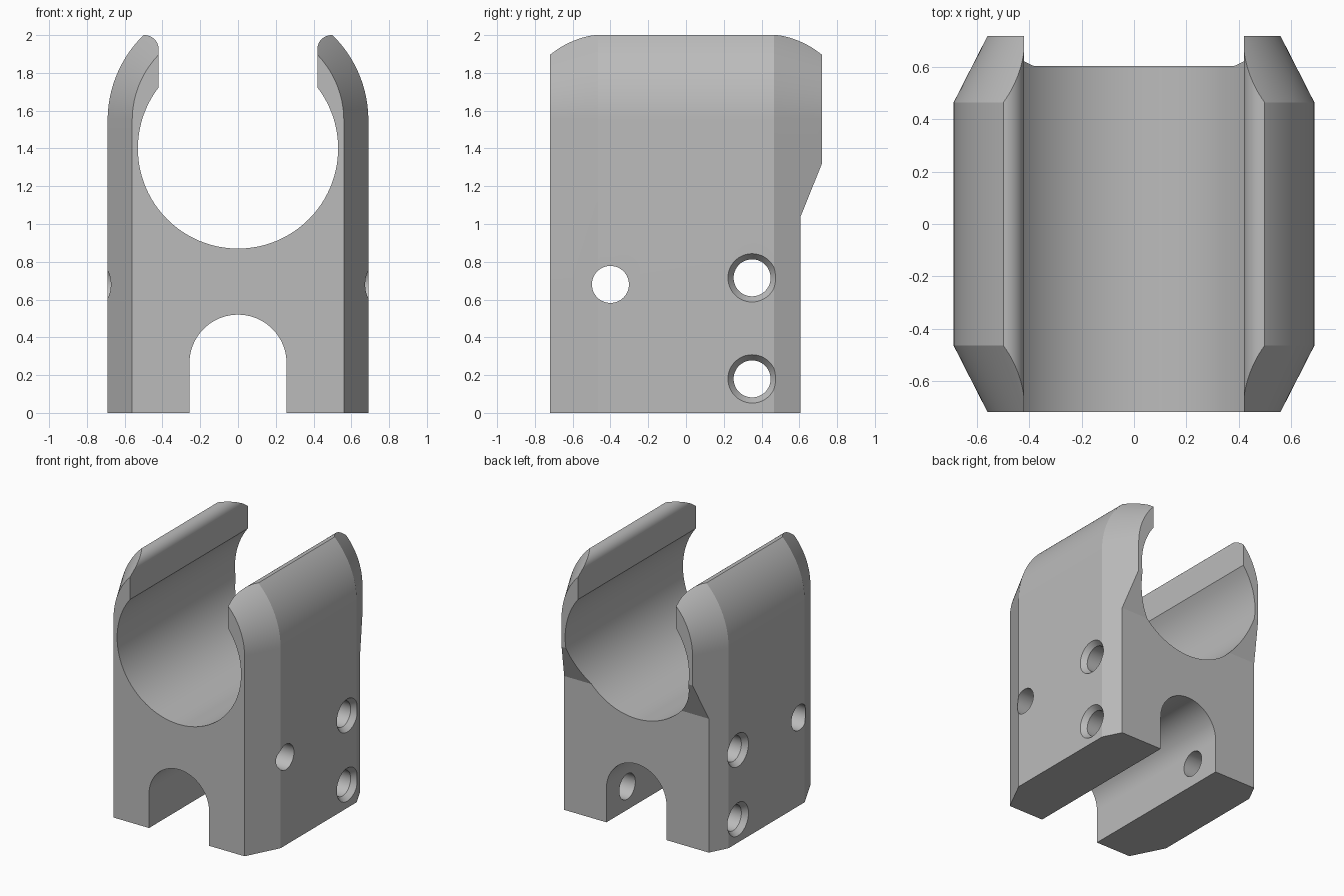
import bpy
import bmesh
from math import sin, cos, acos, radians, degrees

if "Cube" in bpy.data.objects:
    bpy.data.objects.remove(bpy.data.objects["Cube"])

grey = bpy.data.materials.new("grey")
grey.use_nodes = True
colour = (0.5, 0.5, 0.5, 1)
grey.diffuse_color = colour
grey.node_tree.nodes["Principled BSDF"].inputs["Base Color"].default_value = colour


def arc(cx, cz, r, start, end, steps):
    angles = [radians(start + (end - start) * i / steps) for i in range(steps + 1)]
    return [(cx + r * cos(a), cz + r * sin(a)) for a in angles]


def mirrored(half):
    """Close a right-hand half outline with its mirror image."""
    return half + [(-x, z) for x, z in reversed(half) if abs(x) > 1e-5]


def loft(name, rings):
    """Skin matching rings of 3D points and cap both ends."""
    bm = bmesh.new()
    rows = [[bm.verts.new(p) for p in ring] for ring in rings]
    n = len(rows[0])
    for a, b in zip(rows, rows[1:]):
        for i in range(n):
            j = (i + 1) % n
            bm.faces.new((a[i], a[j], b[j], b[i]))
    bm.faces.new(rows[0])
    bm.faces.new(rows[-1])
    bmesh.ops.recalc_face_normals(bm, faces=bm.faces)
    mesh = bpy.data.meshes.new(name)
    bm.to_mesh(mesh)
    bm.free()
    mesh.materials.append(grey)
    obj = bpy.data.objects.new(name, mesh)
    bpy.context.collection.objects.link(obj)
    return obj


def along_y(name, outline):
    return loft(name, [[(x, y, z) for x, z in outline] for y in (-1, 1)])


def along_x(name, outline):
    return loft(name, [[(x, y, z) for y, z in outline] for x in (-1, 1)])


# Outer block: rounded shoulders, with the ends drawn in to form chamfers
def block_ring(y, inset):
    half = [(0.69 - inset, 0)] + arc(0.062, 1.55, 0.628 - inset, 0, 65, 32)
    return [(x, y, z) for x, z in mirrored(half)]


body = loft("clamp_body", [block_ring(-0.72, 0.13), block_ring(-0.465, 0),
                           block_ring(0.465, 0), block_ring(0.72, 0.13)])

# Open round cradle with a narrower mouth and rounded lips
mouth = 0.42
cradle = arc(0, 1.4, 0.53, -90, degrees(acos(mouth / 0.53)), 56)
cradle += arc(0.495, 1.925, 0.075, 180, 90, 14) + [(0.9, 2.0), (0.9, 2.4)]
cutters = [along_y("cradle_cutter", mirrored(cradle))]

# Arched channel through the base
channel = [(0.257, -0.2)] + arc(0, 0.263, 0.257, 0, 90, 32)
cutters.append(along_y("channel_cutter", mirrored(channel)))

# Stepped-in lower back with a sloping overhang
cutters.append(along_x("back_cutter", [(0.605, -0.2), (0.605, 1.035),
                                       (0.72, 1.32), (0.9, 1.766), (0.9, -0.2)]))

# Cross holes; the rear pair are countersunk on both sides
for label, y, z, sunk in (("front", -0.4, 0.68, False),
                          ("upper_rear", 0.35, 0.715, True),
                          ("lower_rear", 0.35, 0.18, True)):
    stations = [(-1, 0.098), (1, 0.098)]
    if sunk:
        stations = [(-0.8, 0.128), (-0.69, 0.128), (-0.65, 0.098),
                    (0.65, 0.098), (0.69, 0.128), (0.8, 0.128)]
    rings = [[(x, py, pz) for py, pz in arc(y, z, r, 0, 352.5, 47)] for x, r in stations]
    cutters.append(loft(label + "_hole_cutter", rings))

# Apply the cuts and tidy away the cutters
bpy.ops.object.select_all(action="DESELECT")
bpy.context.view_layer.objects.active = body
body.select_set(True)
for cutter in cutters:
    cutter.hide_render = True
    cut = body.modifiers.new(cutter.name, "BOOLEAN")
    cut.operation = "DIFFERENCE"
    cut.solver = "EXACT"
    cut.object = cutter
    bpy.ops.object.modifier_apply(modifier=cut.name)
    bpy.data.objects.remove(cutter)

bpy.ops.object.shade_smooth_by_angle(angle=radians(20))
